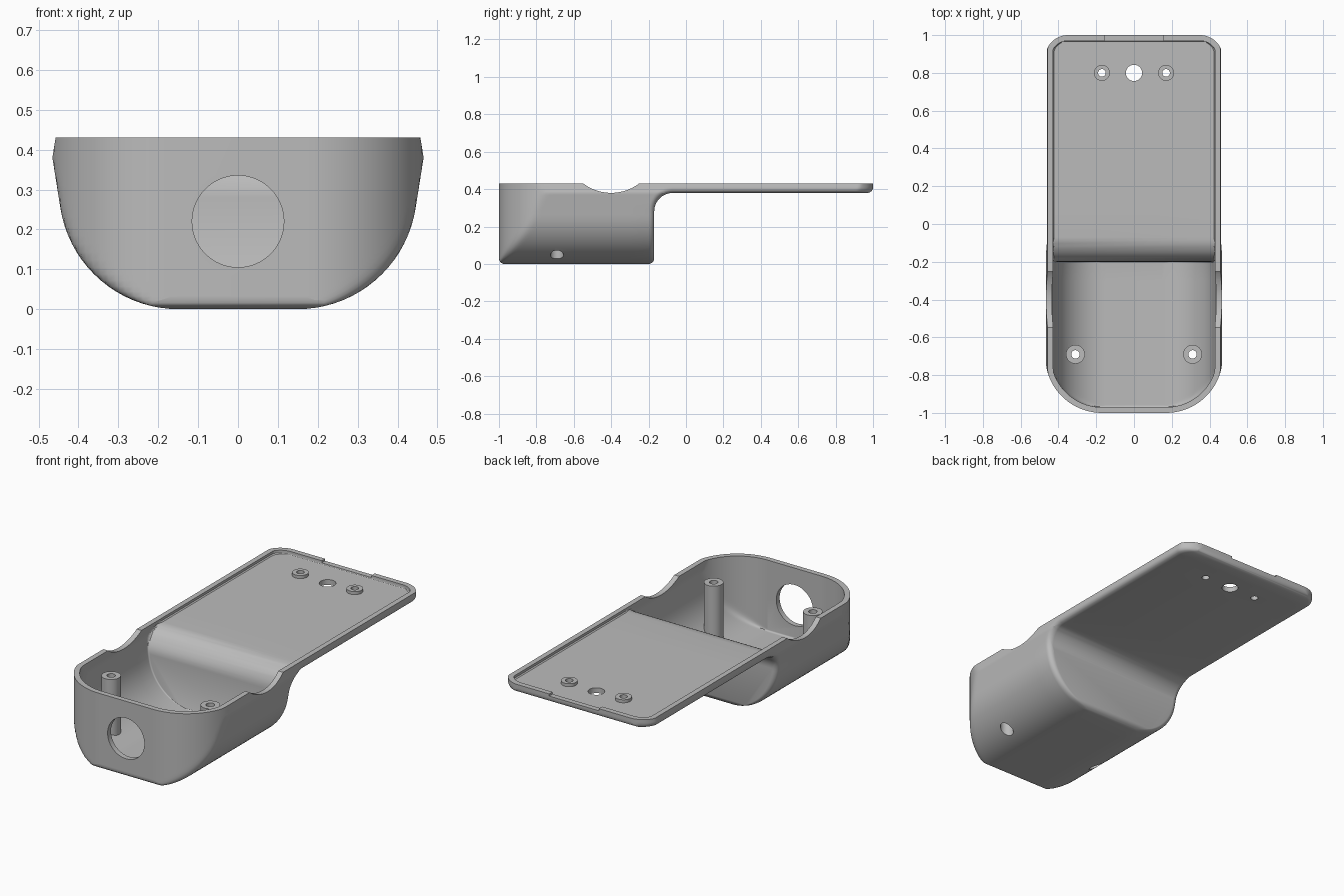
import bpy
import bmesh
from math import sin, cos, tan, sqrt, radians, pi
from mathutils import Vector
from mathutils.geometry import intersect_point_line

if "Cube" in bpy.data.objects:
    bpy.data.objects.remove(bpy.data.objects["Cube"])

TOP, PLATE, WALL = 0.43, 0.38, 0.03
TILT = radians(9)
BOTTOM_R, FRONT_R, BACK_R, NECK_R = 0.30, 0.30, 0.12, 0.10

grey = bpy.data.materials.new("plain grey")
grey.use_nodes = True
colour = (0.5, 0.5, 0.5, 1)
grey.diffuse_color = colour
grey.node_tree.nodes["Principled BSDF"].inputs["Base Color"].default_value = colour


def rounding(d, r):
    """Setback of a rounded edge at distance d from it."""
    return r - sqrt(max(0, r * r - (r - d) ** 2)) if d < r else 0


def wall_x(z, t):
    """Half width of the cross-section: bottom arc, leaning wall, inturned rim."""
    r = BOTTOM_R - t
    knee = BOTTOM_R - r * sin(TILT)
    if z <= knee:
        return 0.149 + sqrt(max(0, r * r - (BOTTOM_R - z) ** 2))
    x = 0.149 + r * cos(TILT) + (min(z, PLATE) - knee) * tan(TILT)
    return x - max(0, min(z, TOP) - PLATE) * 0.16


def columns(t, e):
    """Stations along y as (y, plan half width, floor height)."""
    cols = []
    r, full, back = FRONT_R - t, 0.47 - t, -0.17 - t
    for i in range(21):
        a = pi / 2 * i / 20
        y = -0.7 - r * cos(a)
        cols.append((y, 0.17 + r * sin(a), t + rounding(y + 1 - t, e)))
    cols += [(-0.7 + 0.1 * i, full, t) for i in range(1, 5)]
    for i in range(7):
        a = pi / 2 * i / 6
        cols.append((back - e + e * sin(a), full, t + e - e * cos(a)))
    n = NECK_R + t
    for i in range(13):
        a = pi / 2 * i / 12
        cols.append((-0.07 - n * cos(a), full, 0.28 + n * sin(a)))
    cols += [(-0.07 + 0.19 * i, full, PLATE + t) for i in range(1, 5)]
    r = BACK_R - t
    for i in range(17):
        a = pi / 2 * i / 16
        y = 0.88 + r * sin(a)
        cols.append((y, 0.35 + r * cos(a), PLATE + t + rounding(1 - t - y, e)))
    return cols


def make_object(name, bm):
    bmesh.ops.recalc_face_normals(bm, faces=bm.faces)
    mesh = bpy.data.meshes.new(name)
    bm.to_mesh(mesh)
    bm.free()
    mesh.materials.append(grey)
    ob = bpy.data.objects.new(name, mesh)
    bpy.context.collection.objects.link(ob)
    return ob


def make_hull(name, t, e, top):
    """Loft the cross-section along y, inset by t, with edge rounding e."""
    cols = columns(t, e)
    under = [Vector((y, f)) for y, p, f in cols if -0.17 - t - e * 0.6 < y < 0.99 - t]

    def edge_distance(y, z):
        q, best = Vector((y, z)), 1
        for a, b in zip(under, under[1:]):
            if (b - a).length < 1e-6:
                continue
            c, k = intersect_point_line(q, a, b)
            c = a.lerp(b, min(1, max(0, k)))
            best = min(best, (q - c.to_2d()).length)
        return best

    r = BOTTOM_R - t
    levels = [BOTTOM_R - r * cos((pi / 2 - TILT) * i / 18) for i in range(19)]
    levels += [0.265 + 0.0115 * i for i in range(10)]
    levels += [PLATE + 0.005 * i for i in range(10)] + [top]

    bm = bmesh.new()
    rings = []
    for y, p, floor in cols:
        side = []
        for level in levels:
            z = max(level, floor)
            w = wall_x(z, t)
            k = min(0.05, 0.3 * (0.47 - t - p)) + 1e-6
            x = min(w, p) - max(0, k - abs(w - p)) ** 2 / (4 * k)
            side.append((x - rounding(edge_distance(y, z), e), z))
        ring = side + [(-x, z) for x, z in reversed(side)]
        rings.append([bm.verts.new((x, y, z)) for x, z in ring])
    n = len(rings[0])
    for a, b in zip(rings, rings[1:]):
        for i in range(n):
            j = (i + 1) % n
            bm.faces.new((a[i], a[j], b[j], b[i]))
    bm.faces.new(rings[0])
    bm.faces.new(rings[-1])
    bmesh.ops.remove_doubles(bm, verts=bm.verts, dist=1e-5)
    return make_object(name, bm)


def make_cylinder(name, radius, start, end, sides=48):
    a, b = Vector(start), Vector(end)
    bm = bmesh.new()
    bmesh.ops.create_cone(bm, cap_ends=True, segments=sides, radius1=radius,
                          radius2=radius, depth=(b - a).length)
    bm.transform((b - a).to_track_quat("Z", "Y").to_matrix().to_4x4())
    bmesh.ops.translate(bm, verts=bm.verts, vec=(a + b) / 2)
    return make_object(name, bm)


def cut(target, tool):
    tool.hide_render = True
    mod = target.modifiers.new("cut", "BOOLEAN")
    mod.operation, mod.solver, mod.object = "DIFFERENCE", "EXACT", tool
    bpy.context.view_layer.objects.active = target
    bpy.ops.object.modifier_apply(modifier=mod.name)
    bpy.data.objects.remove(tool)


# Outer shell and inner cavity
shell = make_hull("housing_shell", 0, 0.03, TOP)
cavity = make_hull("cavity", WALL, 0.008, 0.5)

# Screw posts and plate bosses are left standing in the cavity
for s in (-1, 1):
    cut(cavity, make_cylinder("post", 0.05, (s * 0.31, -0.69, -0.05), (s * 0.31, -0.69, 0.375)))
    cut(cavity, make_cylinder("boss", 0.042, (s * 0.17, 0.8, 0.3), (s * 0.17, 0.8, 0.427)))
cut(shell, cavity)

# Screw holes and counterbores
for s in (-1, 1):
    cut(shell, make_cylinder("post_hole", 0.022, (s * 0.31, -0.69, -0.1), (s * 0.31, -0.69, 0.6), 32))
    cut(shell, make_cylinder("counterbore", 0.035, (s * 0.31, -0.69, -0.1), (s * 0.31, -0.69, 0.12), 32))
    cut(shell, make_cylinder("boss_hole", 0.02, (s * 0.17, 0.8, 0.2), (s * 0.17, 0.8, 0.6), 32))
cut(shell, make_cylinder("plate_hole", 0.043, (0, 0.8, 0.2), (0, 0.8, 0.6)))

# Round front opening and scoops across the side rims
cut(shell, make_cylinder("front_opening", 0.115, (0, -1.1, 0.22), (0, -0.8, 0.22), 64))
cut(shell, make_cylinder("rim_scoop", 0.247, (-0.7, -0.4, 0.627), (0.7, -0.4, 0.627), 96))

# Shallow notch in the back rim
bm = bmesh.new()
bmesh.ops.create_cube(bm, size=1)
bmesh.ops.scale(bm, verts=bm.verts, vec=(0.31, 0.1, 0.1))
bmesh.ops.translate(bm, verts=bm.verts, vec=(0, 1.01, 0.468))
cut(shell, make_object("notch", bm))

# Smooth shading with crisp rims
bpy.ops.object.select_all(action="DESELECT")
shell.select_set(True)
bpy.context.view_layer.objects.active = shell
bpy.ops.object.shade_smooth_by_angle(angle=radians(30))
